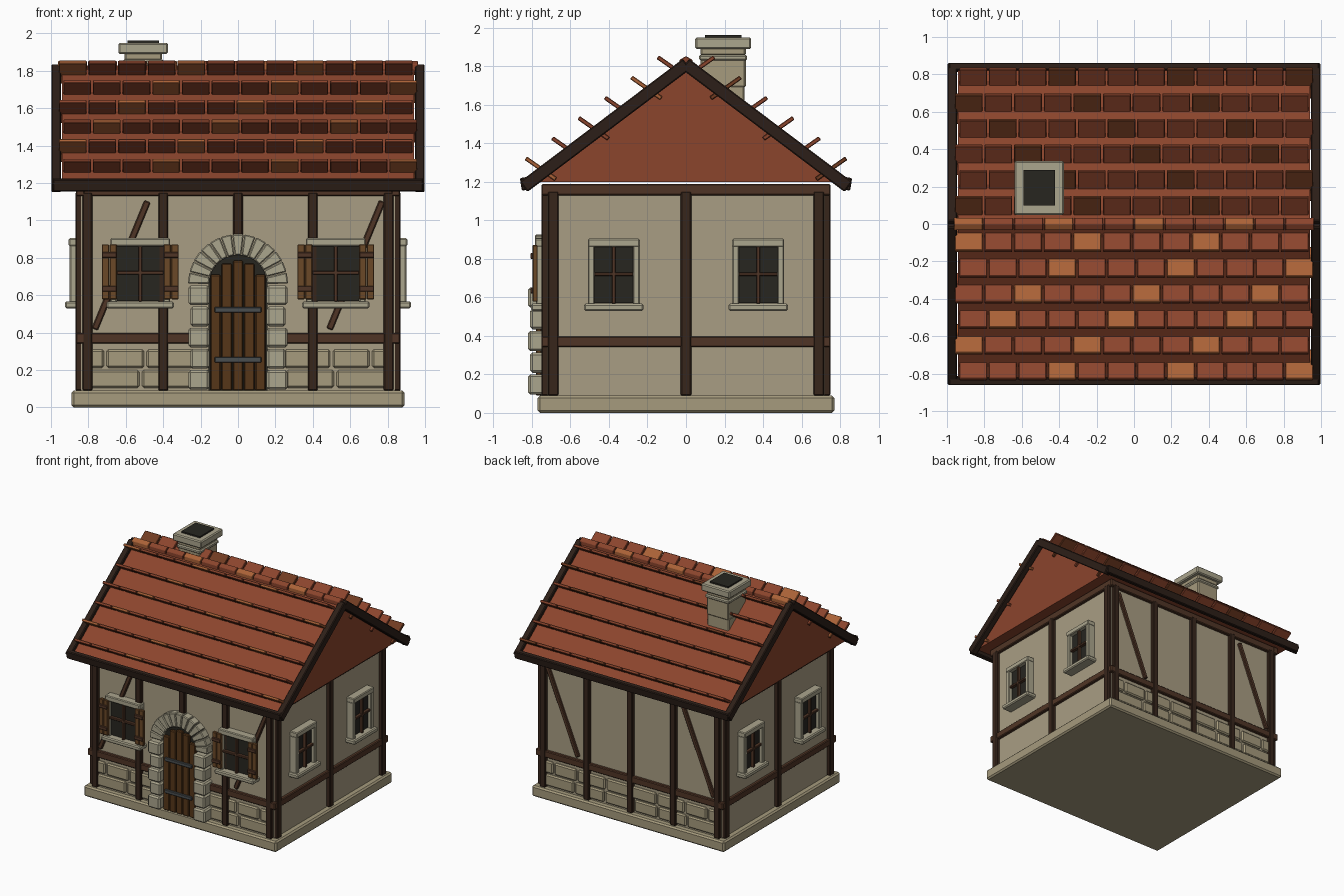
import bpy, bmesh
from math import pi, cos, sin, radians
from mathutils import Matrix, Vector

if "Cube" in bpy.data.objects:
    bpy.data.objects.remove(bpy.data.objects["Cube"])

COLORS = {
    "plaster": "A79C82", "stone": "A4997C", "pale_stone": "AAA48C", "beam": "3A2A21",
    "rail": "51382A", "plank": "57391F", "shutter": "6B4A2C", "glass": "2B2A25",
    "iron": "4A4E50", "roof": "8A4630", "tile": "8A4630", "tile_light": "A9623A",
    "tile_brown": "703E26", "rake": "30241E",
}
MATS = {}
for key, h in COLORS.items():
    MATS[key] = bpy.data.materials.new(key)
    rgb = [(int(h[i:i + 2], 16) / 255) ** 2.2 for i in (0, 2, 4)]
    MATS[key].diffuse_color = (*rgb, 1)


class Part:
    """Collects simple solids into one named object."""
    def __init__(self, name):
        self.name, self.bm, self.slots = name, bmesh.new(), []

    def add(self, bm, mat, M, bevel):
        if bevel:
            bmesh.ops.bevel(bm, geom=bm.edges[:], offset=bevel, segments=1, affect='EDGES')
        bm.transform(M)
        if mat not in self.slots:
            self.slots.append(mat)
        for f in bm.faces:
            f.material_index = self.slots.index(mat)
        bmesh.ops.recalc_face_normals(bm, faces=bm.faces[:])
        me = bpy.data.meshes.new("tmp")
        bm.to_mesh(me)
        bm.free()
        self.bm.from_mesh(me)
        bpy.data.meshes.remove(me)

    def box(self, c, s, mat, M=Matrix(), rot=Matrix(), bevel=0.006):
        bm = bmesh.new()
        bmesh.ops.create_cube(bm, size=1, matrix=Matrix.Diagonal((*s, 1)))
        self.add(bm, mat, M @ Matrix.Translation(c) @ rot, bevel)

    def span(self, x, y, z, mat, M=Matrix(), bevel=0.006):
        """Box given by its (low, high) extent on each axis."""
        self.box([sum(a) / 2 for a in (x, y, z)], [abs(a[1] - a[0]) for a in (x, y, z)], mat, M, bevel=bevel)

    def prism(self, pts, y0, y1, mat, M=Matrix(), bevel=0):
        """xz profile extruded along y."""
        bm = bmesh.new()
        f = bm.faces.new([bm.verts.new((x, y0, z)) for x, z in pts])
        r = bmesh.ops.extrude_face_region(bm, geom=[f])
        bmesh.ops.translate(bm, verts=[v for v in r["geom"] if isinstance(v, bmesh.types.BMVert)], vec=(0, y1 - y0, 0))
        self.add(bm, mat, M, bevel)

    def done(self):
        me = bpy.data.meshes.new(self.name)
        self.bm.to_mesh(me)
        self.bm.free()
        for m in self.slots:
            me.materials.append(MATS[m])
        bpy.context.collection.objects.link(bpy.data.objects.new(self.name, me))


TURN = Matrix.Rotation(pi / 2, 4, 'Z')
HALF = Matrix.Rotation(pi, 4, 'Z')

# Foundation and plaster walls
p = Part("foundation")
p.span((-.89, .89), (-.77, .77), (0, .09), "stone", bevel=.012)
p.done()
p = Part("walls")
p.span((-.84, .84), (-.72, .72), (.08, 1.185), "plaster", bevel=0)
p.done()

# Timber frame
p = Part("timber_frame")
for s in (-1, 1):
    for x in (-.805, -.4, 0, .4, .805):
        if x or s > 0:
            p.span((x - .026, x + .026), (s * .70, s * .75), (.09, 1.15), "beam")
    for y in (-.69, 0, .69):
        p.span((s * .82, s * .87), (y - .028, y + .028), (.09, 1.15), "beam")
    for z0, z1 in ((.342, .398), (1.13, 1.19)):
        p.span((-.855, .855), (s * .70, s * .746), (z0, z1), "rail")
        p.span((s * .82, s * .866), (-.75, .75), (z0, z1), "rail")
    for x in (-.625, .63):
        p.box((x, s * .72, .76), (.035, .04, .74), "rail", rot=Matrix.Rotation(radians(22.4), 4, 'Y'))
p.span((-.026, .026), (-.75, -.70), (.9, 1.15), "beam")
p.done()

# Stone courses along the foot of the front and back walls
p = Part("wall_stones")
for M in (Matrix(), HALF):
    for z0, z1, cuts in ((.105, .2, (-.8, -.52, -.24, .03, .25, .52, .8)),
                         (.212, .31, (-.8, -.71, -.495, -.23, 0, .24, .5, .71, .8))):
        for a, b in zip(cuts, cuts[1:]):
            p.span((a + .007, b - .007), (-.737, -.70), (z0, z1), "stone", M, .01)
p.done()

# Arched door surround
p = Part("door_surround")
for s in (-1, 1):
    for i in range(5):
        w = .265 if i % 2 == 0 else .255
        p.span((s * .153, s * w), (-.82 + .01 * (i % 2), -.70), (.095 + i * .113, .2 + i * .113), "pale_stone", bevel=.012)
N, ZC = 13, .66
for i in range(N):
    a, b = (pi * (i + .03) / N, pi * (i + .97) / N)
    p.prism([(r * cos(t), ZC + r * sin(t)) for r, t in ((.155, a), (.268, a), (.268, b), (.155, b))],
            -.785, -.70, "pale_stone", bevel=.006)
p.done()

# Plank door with iron straps
p = Part("door")
arc = [(.157 * cos(pi * i / 16), ZC + .157 * sin(pi * i / 16)) for i in range(17)]
p.prism([(.157, .09)] + arc + [(-.157, .09)], -.755, -.70, "glass")
for i, top in enumerate((.71, .77, .785, .77, .71)):
    x = (i - 2) * .06
    p.span((x - .028, x + .028), (-.78, -.75), (.09, top), "plank")
for z in (.255, .522):
    p.span((-.125, .125), (-.795, -.775), (z - .015, z + .015), "iron", bevel=.004)
p.done()


# Windows
def window(name, M, w, shutters):
    p = Part(name)
    h = w / 2
    p.span((-h, h), (-.03, .02), (.57, .87), "glass", M, 0)
    for s in (-1, 1):
        p.span((s * h, s * (h + .035)), (-.06, .02), (.56, .87), "pale_stone", M)
    p.span((-h - .035, h + .035), (-.065, .02), (.862, .905), "pale_stone", M)
    p.span((-h - .055, h + .055), (-.085, .02), (.53, .567), "pale_stone", M, .008)
    p.span((-.009, .009), (-.055, -.02), (.567, .865), "rail", M, .003)
    p.span((-h, h), (-.055, -.02), (.712, .73), "rail", M, .003)
    if shutters:
        for s in (-1, 1):
            c = s * (h + .04)
            for k in (-1, 1):
                p.span((c + k * .001, c + k * .04), (-.077, -.05), (.578, .872), "shutter", M, .004)
            for z in (.635, .815):
                p.span((c - .04, c + .04), (-.088, -.072), (z - .015, z + .015), "rail", M, .004)
    p.done()


for side, s in (("left", -1), ("right", 1)):
    window("front_window_" + side, Matrix.Translation((s * .523, -.72, 0)), .25, True)
    for end, y in (("front", -.375), ("back", .375)):
        window(f"{side}_window_{end}", Matrix.Translation((s * .84, y, 0)) @ Matrix.Rotation(s * pi / 2, 4, 'Z'), .2, False)

# Roof body
p = Part("roof_body")
p.prism([(-.835, 1.2), (.835, 1.2), (0, 1.828)], -.94, .94, "roof", TURN)
p.done()

# Gable rake boards and eave boards
SLOPE = radians(37)
p = Part("roof_edge_boards")
for s in (-1, 1):
    for e in (-1, 1):
        p.box((e * .972, s * .42, 1.493), (.052, 1.06, .066), "rake", rot=Matrix.Rotation(-s * SLOPE, 4, 'X'))
    p.box((0, s * .838, 1.19), (1.98, .04, .066), "rake", rot=Matrix.Rotation(-s * SLOPE / 4, 4, 'X'))
p.done()

# Raised tile rows, kicked up against the slope
for side, s in (("front", -1), ("back", 1)):
    p = Part("roof_tiles_" + side)
    for r in range(6):
        for i in range(12):
            k = (i + 5 - r) % 4
            mat = "tile_light" if k == 0 and s < 0 else "tile_brown" if k == 0 else "tile"
            x = (i - 5.5) * .1585 + (.012 if r % 2 == 0 else -.012)
            p.box((x, s * (.754 - .137 * r), 1.268 + .105 * r), (.148, .19, .022), mat,
                  rot=Matrix.Rotation(s * radians(35), 4, 'X'), bevel=.004)
    p.done()

# Ridge tiles
p = Part("ridge_tiles")
hexa = [(.038 * cos(pi * i / 3 + pi / 6), 1.815 + .038 * sin(pi * i / 3 + pi / 6)) for i in range(6)]
for i in range(12):
    x = (i - 5.5) * .161
    p.prism(hexa, -x - .077, -x + .077, "tile_light" if i % 3 == 0 else "tile", TURN, .003)
p.done()

# Chimney
p = Part("chimney")
C = (-.507, .193)
for z0, z1, w, d, mat in ((1.45, 1.7, .2, .22, "stone"), (1.69, 1.84, .2, .235, "stone"),
                          (1.83, 1.86, .22, .25, "pale_stone"), (1.855, 1.9, .2, .235, "stone"),
                          (1.89, 1.95, .265, .29, "pale_stone"), (1.93, 1.962, .17, .19, "glass")):
    p.box((*C, (z0 + z1) / 2), (w, d, z1 - z0), mat, bevel=.008 if mat != "glass" else 0)
p.done()

for m in bpy.data.materials:
    if m.users and not m.is_grease_pencil:
        m.use_nodes = True
        m.node_tree.nodes["Principled BSDF"].inputs["Base Color"].default_value = m.diffuse_color
